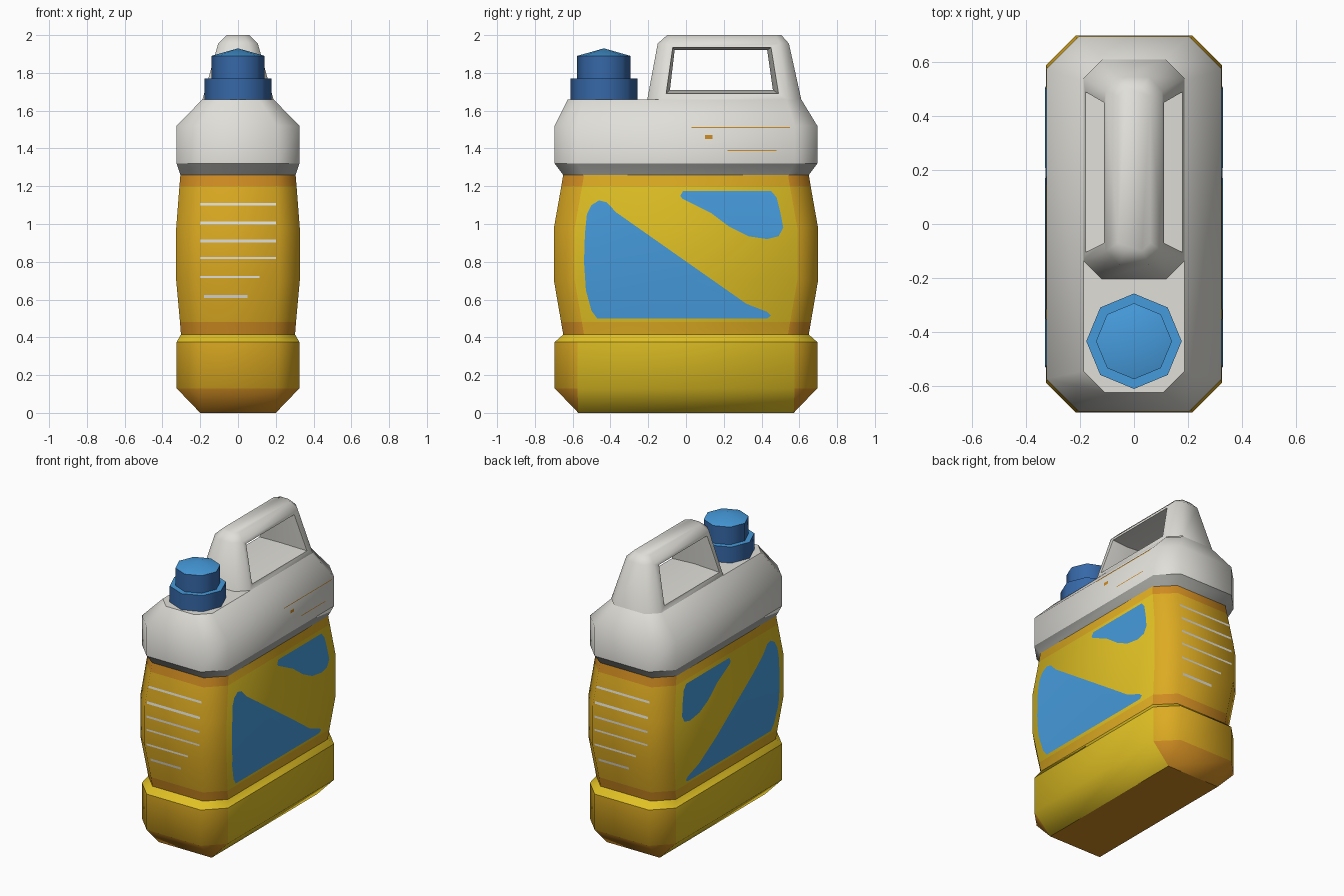
import bpy, bmesh, math
from mathutils import Vector

if "Cube" in bpy.data.objects:
    bpy.data.objects.remove(bpy.data.objects["Cube"])


def lin(c):
    return c / 12.92 if c <= 0.04045 else ((c + 0.055) / 1.055) ** 2.4


def material(name, r, g, b):
    m = bpy.data.materials.new(name)
    m.diffuse_color = (lin(r / 255), lin(g / 255), lin(b / 255), 1)
    m.use_nodes = True
    m.node_tree.nodes["Principled BSDF"].inputs["Base Color"].default_value = m.diffuse_color
    return m


YELLOW = material("yellow", 224, 192, 36)
AMBER = material("amber", 221, 171, 34)
ORANGE = material("orange", 208, 140, 34)
WHITE = material("off_white", 224, 223, 217)
GREY = material("collar_grey", 172, 172, 168)
BLUE = material("light_blue", 70, 155, 220)
NAVY = material("dark_blue", 54, 104, 168)


def ring(z, hx, hy, c, cy=0):
    """Rectangle with chamfered corners, counter-clockwise."""
    p = [(hx, c - hy), (hx, hy - c), (hx - c, hy), (c - hx, hy),
         (-hx, hy - c), (-hx, c - hy), (c - hx, -hy), (hx - c, -hy)]
    return [(x, y + cy, z) for x, y in p]


def octagon(z, r, cy):
    return [(r * math.cos(i * math.pi / 4), cy + r * math.sin(i * math.pi / 4), z) for i in range(8)]


def loft(rings, top=False, bottom=False):
    bm = bmesh.new()
    vs = [[bm.verts.new(p) for p in r] for r in rings]
    for a, b in zip(vs, vs[1:]):
        for i in range(8):
            j = (i + 1) % 8
            bm.faces.new((a[i], a[j], b[j], b[i]))
    if top:
        bm.faces.new(vs[-1])
    if bottom:
        bm.faces.new(vs[0][::-1])
    bmesh.ops.remove_doubles(bm, verts=bm.verts, dist=1e-4)
    bm.normal_update()
    return bm


def finish(name, bm, mats, rule=None, angle=52):
    bm.normal_update()
    if rule:
        for f in bm.faces:
            f.material_index = rule(f.normal, f.calc_center_median().z)
    me = bpy.data.meshes.new(name)
    bm.to_mesh(me)
    bm.free()
    for m in mats:
        me.materials.append(m)
    ob = bpy.data.objects.new(name, me)
    bpy.context.collection.objects.link(ob)
    bpy.ops.object.select_all(action='DESELECT')
    ob.select_set(True)
    bpy.context.view_layer.objects.active = ob
    bpy.ops.object.shade_smooth_by_angle(angle=math.radians(angle))
    return ob


# Base tub, floor and rim
def base_rule(n, z):
    if abs(n.x) > 0.6 and abs(n.y) < 0.1:
        return 0
    return 2 if z < 0.13 else 1


foot = ring(0, 0.20, 0.57, 0)
rim = ring(0.375, 0.325, 0.695, 0.12)
waist = ring(0.415, 0.302, 0.65, 0.11)
finish("base", loft([foot, ring(0.13, 0.325, 0.695, 0.12), rim]), [YELLOW, AMBER, ORANGE], base_rule)
bm = bmesh.new()
bm.faces.new([bm.verts.new(foot[i]) for i in (6, 4, 2, 0)])
finish("base_floor", bm, [ORANGE])
finish("base_rim", loft([rim, waist]), [YELLOW])

# Bulging body
LEVELS = [(0.415, 0.302, 0.65), (0.48, 0.307, 0.661), (0.70, 0.327, 0.699),
          (0.98, 0.327, 0.699), (1.20, 0.310, 0.66), (1.26, 0.305, 0.65)]


def body_rule(n, z):
    side = abs(n.x) > 0.85
    if 0.48 < z < 1.20:
        return 0 if side else 1
    return 1 if side else 2


body_rings = [ring(z, hx, hy, 0.11) for z, hx, hy in LEVELS]
finish("body", loft(body_rings), [YELLOW, AMBER, ORANGE], body_rule)

# Collar, shoulder and deck
collar_top = ring(1.32, 0.325, 0.695, 0.12)
deck = ring(1.66, 0.188, 0.6175, 0.08, -0.0075)
finish("collar", loft([body_rings[-1], collar_top]), [GREY])
finish("shoulder", loft([collar_top, ring(1.52, 0.325, 0.695, 0.12), deck]), [WHITE])
bm = bmesh.new()
bm.faces.new([bm.verts.new(p) for p in deck])
finish("deck", bm, [WHITE])

# Handle with a see-through grip opening
bm = loft([ring(1.66, 0.188, 0.4075, 0.07, 0.2025), ring(1.955, 0.105, 0.3475, 0.05, 0.1975),
           ring(2.0, 0.06, 0.3025, 0.03, 0.2025)], top=True)
sides = [f for f in bm.faces if abs(f.normal.x) > 0.9]
for f in sides:
    s = 1 if f.normal.x > 0 else -1
    # opening outline on the sloped side, then its waist on the centre plane
    for lo, hi, inner in (((-0.105, 0.49, 1.69), (-0.07, 0.45, 1.935), False),
                          ((-0.085, 0.46, 1.71), (-0.06, 0.43, 1.92), True)):
        bmesh.ops.inset_individual(bm, faces=[f], thickness=0.01)
        cen = f.calc_center_median()
        for v in f.verts:
            y0, y1, z = hi if v.co.z > cen.z else lo
            y = y1 if v.co.y > cen.y else y0
            x = 0 if inner else s * (0.188 - (z - 1.66) * 0.083 / 0.295)
            v.co = (x, y, z)
bmesh.ops.delete(bm, geom=sides, context='FACES_ONLY')
bmesh.ops.remove_doubles(bm, verts=bm.verts, dist=1e-4)
finish("handle", bm, [WHITE])

# Screw cap
CY = -0.435
finish("cap", loft([octagon(1.66, 0.177, CY), octagon(1.77, 0.177, CY), octagon(1.77, 0.141, CY),
                    octagon(1.89, 0.141, CY), octagon(1.93, 0, CY)]),
       [NAVY, BLUE], lambda n, z: 1 if n.z > 0.5 else 0)


# Painted plates that follow the body surface
def surface(z, k):
    for a, b in zip(LEVELS, LEVELS[1:]):
        if z <= b[0] + 1e-6:
            return a[k] + (b[k] - a[k]) * (z - a[0]) / (b[0] - a[0])
    return 0.325


def plate(name, polys, place, outward, mat):
    bm = bmesh.new()
    for poly in polys:
        bm.faces.new([bm.verts.new((u, 0, z)) for u, z in poly])
    bmesh.ops.triangulate(bm, faces=bm.faces[:])
    for lv in LEVELS:
        bmesh.ops.bisect_plane(bm, geom=bm.verts[:] + bm.edges[:] + bm.faces[:],
                               plane_co=(0, 0, lv[0]), plane_no=(0, 0, 1))
    for v in bm.verts:
        v.co = place(v.co.x, v.co.z)
    bm.normal_update()
    for f in bm.faces:
        if f.normal.dot(Vector(outward)) < 0:
            f.normal_flip()
    finish(name, bm, [mat])


def bar(u0, u1, z, t):
    return [(u0, z - t / 2), (u1, z - t / 2), (u1, z + t / 2), (u0, z + t / 2)]


big = [(-.50, 1.10), (-.46, 1.125), (-.42, 1.115), (-.34, 1.03), (-.25, .945), (-.18, .885),
       (-.12, .825), (-.03, .755), (.07, .69), (.15, .645), (.23, .612), (.43, .535), (.45, .515),
       (.43, .50), (-.47, .50), (-.50, .54), (-.53, .65), (-.54, .80), (-.535, .95), (-.525, 1.05)]
small = [(-.03, 1.15), (-.015, 1.175), (.45, 1.175), (.48, 1.14), (.50, 1.06), (.515, .98),
         (.49, .935), (.43, .92), (.33, .935), (.23, .985), (.13, 1.06), (.05, 1.10), (-.02, 1.135)]
lines = [bar(-.20, .20, 1.105, .014), bar(-.20, .20, 1.005, .016), bar(-.20, .20, .91, .014),
         bar(-.20, .20, .82, .012), bar(-.20, .115, .72, .012), bar(-.18, .05, .615, .016)]
for s, side, end in ((1, "right", "back"), (-1, "left", "front")):
    plate("label_" + side, [big, small], lambda u, z: (s * (surface(z, 1) + 0.004), u, z), (s, 0, 0), BLUE)
    plate("stripes_" + end, lines, lambda u, z: (-s * u, s * (surface(z, 2) + 0.004), z), (0, s, 0), WHITE)

# Thin printed lines on the right of the shoulder
plate("shoulder_lines", [bar(.03, .55, 1.512, .005), bar(.22, .48, 1.39, .005), bar(.10, .14, 1.46, .02)],
      lambda u, z: (0.328, u, z), (1, 0, 0), ORANGE)
